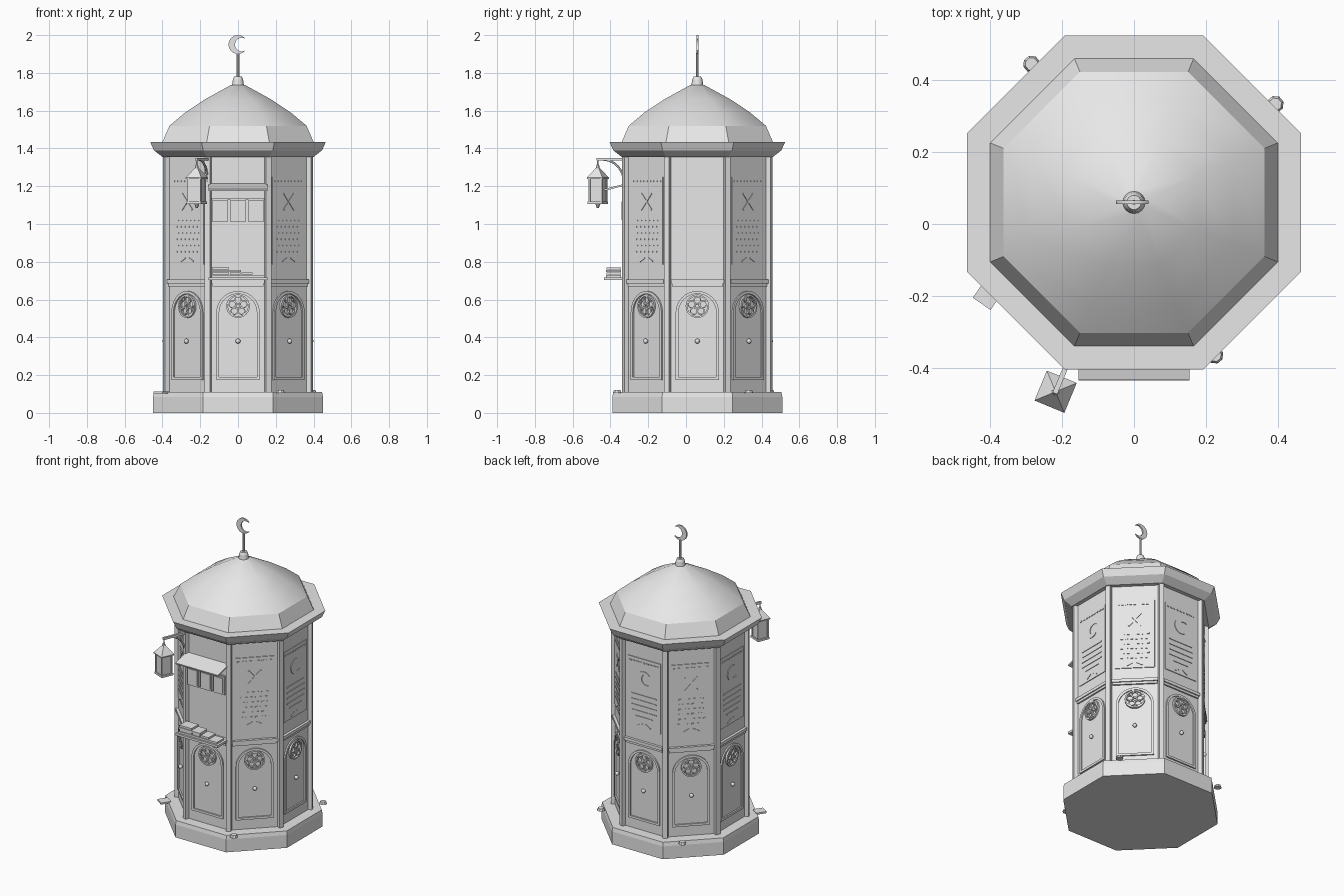
import bpy, bmesh, math
from mathutils import Matrix, Vector

if "Cube" in bpy.data.objects:
    bpy.data.objects.remove(bpy.data.objects["Cube"])

CY = 0.06            # centre of the octagonal body
WALL = 0.375         # distance from centre to wall
Q = math.pi / 4

stone = bpy.data.materials.new("light_grey")
stone.diffuse_color = (0.8, 0.8, 0.8, 1)
stone.use_nodes = True
stone.node_tree.nodes["Principled BSDF"].inputs["Base Color"].default_value = stone.diffuse_color


def finish(bm, name, matrix=None, smooth=None):
    bmesh.ops.remove_doubles(bm, verts=bm.verts, dist=1e-5)
    bmesh.ops.recalc_face_normals(bm, faces=bm.faces)
    me = bpy.data.meshes.new(name)
    bm.to_mesh(me)
    bm.free()
    me.materials.append(stone)
    if smooth:
        me.shade_smooth()
        me.set_sharp_from_angle(angle=math.radians(smooth))
    ob = bpy.data.objects.new(name, me)
    bpy.context.collection.objects.link(ob)
    ob.matrix_world = matrix or Matrix()
    return ob


def side(k):
    """Frame of wall k: x along the wall, -y outwards, y = 0 on the wall."""
    return (Matrix.Translation((0, CY, 0)) @ Matrix.Rotation(k * Q, 4, 'Z')
            @ Matrix.Translation((0, -WALL, 0)))


def around(ob, walls):
    """Share one mesh between several walls."""
    ob.matrix_world = side(walls[0])
    for k in walls[1:]:
        c = ob.copy()
        bpy.context.collection.objects.link(c)
        c.matrix_world = side(k)


def box(bm, x, y, z, turn=0):
    """Box from min/max pairs, optionally turned in the xz plane."""
    c = Vector((sum(x) / 2, sum(y) / 2, sum(z) / 2))
    m = (Matrix.Translation(c) @ Matrix.Rotation(turn, 4, 'Y')
         @ Matrix.Diagonal((x[1] - x[0], y[1] - y[0], z[1] - z[0], 1)))
    bmesh.ops.create_cube(bm, size=1, matrix=m)


def cone(bm, r1, r2, z0, z1, n, turn=0.0, at=(0, 0)):
    m = Matrix.Translation((*at, (z0 + z1) / 2)) @ Matrix.Rotation(turn, 4, 'Z')
    bmesh.ops.create_cone(bm, cap_ends=True, segments=n, radius1=r1, radius2=r2,
                          depth=z1 - z0, matrix=m)


def lathe(profile, name, n=8, smooth=None):
    """Stack of n-sided rings with flats on the axes; profile = (apothem, z)."""
    bm = bmesh.new()
    rings = []
    for a, z in profile:
        r = a / math.cos(math.pi / n)
        rings.append([bm.verts.new((r * math.cos((i + .5) * 2 * math.pi / n),
                                    r * math.sin((i + .5) * 2 * math.pi / n), z)) for i in range(n)])
    for lo, hi in zip(rings, rings[1:]):
        for i in range(n):
            bm.faces.new((lo[i], lo[(i + 1) % n], hi[(i + 1) % n], hi[i]))
    bm.faces.new(rings[0])
    bm.faces.new(rings[-1])
    return finish(bm, name, Matrix.Translation((0, CY, 0)), smooth)


def band(bm, outer, inner, y0, y1, closed=True):
    """Solid strip between two xz outlines, from depth y0 to y1."""
    v = [[bm.verts.new((x, y, z)) for x, z in pts] for y in (y0, y1) for pts in (outer, inner)]
    n = len(outer)
    for i in range(n if closed else n - 1):
        j = (i + 1) % n
        for a, b in ((0, 1), (1, 3), (3, 2), (2, 0)):
            bm.faces.new((v[a][i], v[a][j], v[b][j], v[b][i]))


def arc(cx, cz, r, a0, a1, n):
    return [(cx + r * math.cos(a0 + (a1 - a0) * i / n), cz + r * math.sin(a0 + (a1 - a0) * i / n))
            for i in range(n + 1)]


def ring(bm, cx, cz, r, w, y0, y1, n):
    band(bm, arc(cx, cz, r, 0, 2 * math.pi, n)[:-1],
         arc(cx, cz, r - w, 0, 2 * math.pi, n)[:-1], y0, y1)


def crescent(bm, cx, cz, r, y0, y1):
    k = r / .05
    a, b = math.atan2(.0299, .0401), math.atan2(.0299, .0201)
    band(bm, arc(cx, cz, r, a, 2 * math.pi - a, 24),
         arc(cx + .02 * k, cz, .036 * k, b, 2 * math.pi - b, 24), y0, y1, False)


# Plinth, body, cornice and roof
lathe([(.45, 0), (.45, .085), (.445, .11)], "plinth")
lathe([(WALL, .10), (WALL, 1.37)], "body")
lathe([(.40, 1.355), (.445, 1.39), (.465, 1.435)], "cornice")
lathe([(.40, 1.435), (.363, 1.52)], "roof_skirt")
lathe([(.363, 1.52), (.28, 1.59), (.175, 1.66), (.035, 1.737)], "roof_dome", smooth=40)

# Corner posts
bm = bmesh.new()
for i in range(8):
    a = (i + .5) * Q
    cone(bm, .021, .021, .10, 1.37, 4, a + Q,
         (.41 * math.cos(a), CY + .41 * math.sin(a)))
finish(bm, "corner_posts")

# Finial with crescent
bm = bmesh.new()
cone(bm, .033, .027, 1.725, 1.765, 16, at=(0, CY))
cone(bm, .027, .02, 1.765, 1.78, 16, at=(0, CY))
cone(bm, .007, .007, 1.77, 1.905, 10, at=(0, CY))
finish(bm, "finial", smooth=30)
bm = bmesh.new()
crescent(bm, 0, 1.95, .05, CY - .005, CY + .005)
finish(bm, "roof_crescent")

# Arched door panels with round rosette and knob
bm = bmesh.new()
arch = lambda w, bottom: [(w, bottom)] + arc(0, .53, w, 0, math.pi, 16) + [(-w, bottom)]
band(bm, arch(.115, .175), arch(.10, .19), -.009, .005)
ring(bm, 0, .565, .062, .009, -.012, .005, 24)
for i in range(5):
    a = math.pi / 2 + i * 2 * math.pi / 5
    ring(bm, .032 * math.cos(a), .565 + .032 * math.sin(a), .021, .006, -.01, .005, 12)
ring(bm, 0, .565, .013, .005, -.01, .005, 10)
around(finish(bm, "door_panel"), range(8))
bm = bmesh.new()
bmesh.ops.create_uvsphere(bm, u_segments=12, v_segments=8, radius=.013,
                          matrix=Matrix.Translation((0, -.012, .38)))
around(finish(bm, "door_knob", smooth=60), range(8))

# Middle rails
bm = bmesh.new()
box(bm, (-.14, .14), (-.017, .005), (.685, .705))
box(bm, (-.135, .135), (-.010, .005), (.67, .685))
around(finish(bm, "middle_rail"), range(8))


def poster(bm):
    box(bm, (-.12, .12), (-.005, .005), (.785, 1.25))
    for i in range(9):
        x = -.1 + i * .025
        box(bm, (x - .007, x + .007), (-.009, 0), (1.222, 1.229))
    for s in (-1, 1):
        box(bm, (s * .03 - .02, s * .03 + .02), (-.009, 0), (.808, .814), s * .5)


# Posters with crossed bars and dots on the diagonal walls
bm = bmesh.new()
poster(bm)
for s in (-1, 1):
    box(bm, (-.058, .058), (-.009, 0), (1.115, 1.123), s * .85)
for r in range(6):
    for i in range(6):
        x = -.08 + i * .03 + (r % 2) * .01
        box(bm, (x - .007, x + .007), (-.009, 0), (.85 + r * .033, .857 + r * .033))
around(finish(bm, "dotted_poster"), (1, 3, 5, 7))

# Posters with crescent and ruled lines on the straight walls
bm = bmesh.new()
poster(bm)
crescent(bm, 0, 1.12, .05, -.009, 0)
for r in range(5):
    w = .09 if r else .06
    box(bm, (-w, w), (-.009, 0), (.86 + r * .036, .866 + r * .036))
around(finish(bm, "ruled_poster"), (2, 4, 6))

# Serving side: shelf, stacked papers, awning and hanging cards
bm = bmesh.new()
box(bm, (-.155, .155), (-.12, .005), (.703, .718))
finish(bm, "shelf", side(0))
bm = bmesh.new()
for x0, x1, layers in ((-.14, -.045, 4), (-.045, .015, 3), (.015, .08, 2), (.08, .14, 1)):
    for i in range(layers):
        d = .003 * (i % 2)
        box(bm, (x0 + d, x1 - d), (-.108 + d, -.03), (.718 + i * .0135, .7305 + i * .0135))
finish(bm, "paper_stacks", side(0))
bm = bmesh.new()
box(bm, (-.155, .155), (-.06, .06), (-.005, .005))
finish(bm, "awning", side(0) @ Matrix.Translation((0, -.06, 1.195)) @ Matrix.Rotation(.25, 4, 'X'))
bm = bmesh.new()
box(bm, (-.14, .14), (-.014, -.006), (1.128, 1.134))
for x in (-.095, 0, .095):
    box(bm, (x - .04, x + .04), (-.022, 0), (1.01, 1.128))
    box(bm, (x - .032, x + .032), (-.027, 0), (1.02, 1.12))
finish(bm, "hanging_cards", side(0))

# Bracket and lantern on the front left post; local -y points outwards
post = Matrix.Translation((0, CY, 0)) @ Matrix.Rotation(-Q / 2, 4, 'Z')
bm = bmesh.new()
box(bm, (-.007, .007), (-.575, -.41), (1.335, 1.35))
brace = arc(0, 0, 1, 0, math.pi / 2, 8)
pts = [(-.42 - .115 * (1 - c), 1.215 + .125 * s) for c, s in brace]
for (y0, z0), (y1, z1) in zip(pts, pts[1:]):
    d = Vector((0, y1 - y0, z1 - z0))
    m = (Matrix.Translation((0, (y0 + y1) / 2, (z0 + z1) / 2))
         @ d.to_track_quat('Z', 'Y').to_matrix().to_4x4())
    bmesh.ops.create_cone(bm, cap_ends=True, segments=6, radius1=.006, radius2=.006,
                          depth=d.length + .003, matrix=m)
finish(bm, "lantern_bracket", post)
bm = bmesh.new()
at = (0, -.57)
h = math.sqrt(2)
cone(bm, .004, .004, 1.30, 1.34, 8, at=at)
cone(bm, .012, .006, 1.295, 1.315, 8, at=at)
cone(bm, .045 * h, .008, 1.245, 1.30, 4, Q, at)
cone(bm, .045 * h, .045 * h, 1.238, 1.245, 4, Q, at)
cone(bm, .033 * h, .033 * h, 1.115, 1.24, 4, Q, at)
cone(bm, .041 * h, .041 * h, 1.105, 1.118, 4, Q, at)
cone(bm, .006, .014, 1.085, 1.105, 8, at=at)
for sx in (-1, 1):
    for sy in (-1, 1):
        cone(bm, .006, .006, 1.11, 1.24, 4, Q, (sx * .034, at[1] + sy * .034))
finish(bm, "lantern", post)

# Litter lying on the edge of the plinth
bm = bmesh.new()
for p in ((-.285, .445), (.393, .333), (.225, -.365)):
    cone(bm, .024, .018, .104, .12, 8, .3, p)
finish(bm, "dropped_cups")
bm = bmesh.new()
box(bm, (-.03, .03), (-.033, .033), (.103, .114))
finish(bm, "dropped_paper", Matrix.Translation((-.405, -.195, 0)) @ Matrix.Rotation(-.6, 4, 'Z'))
